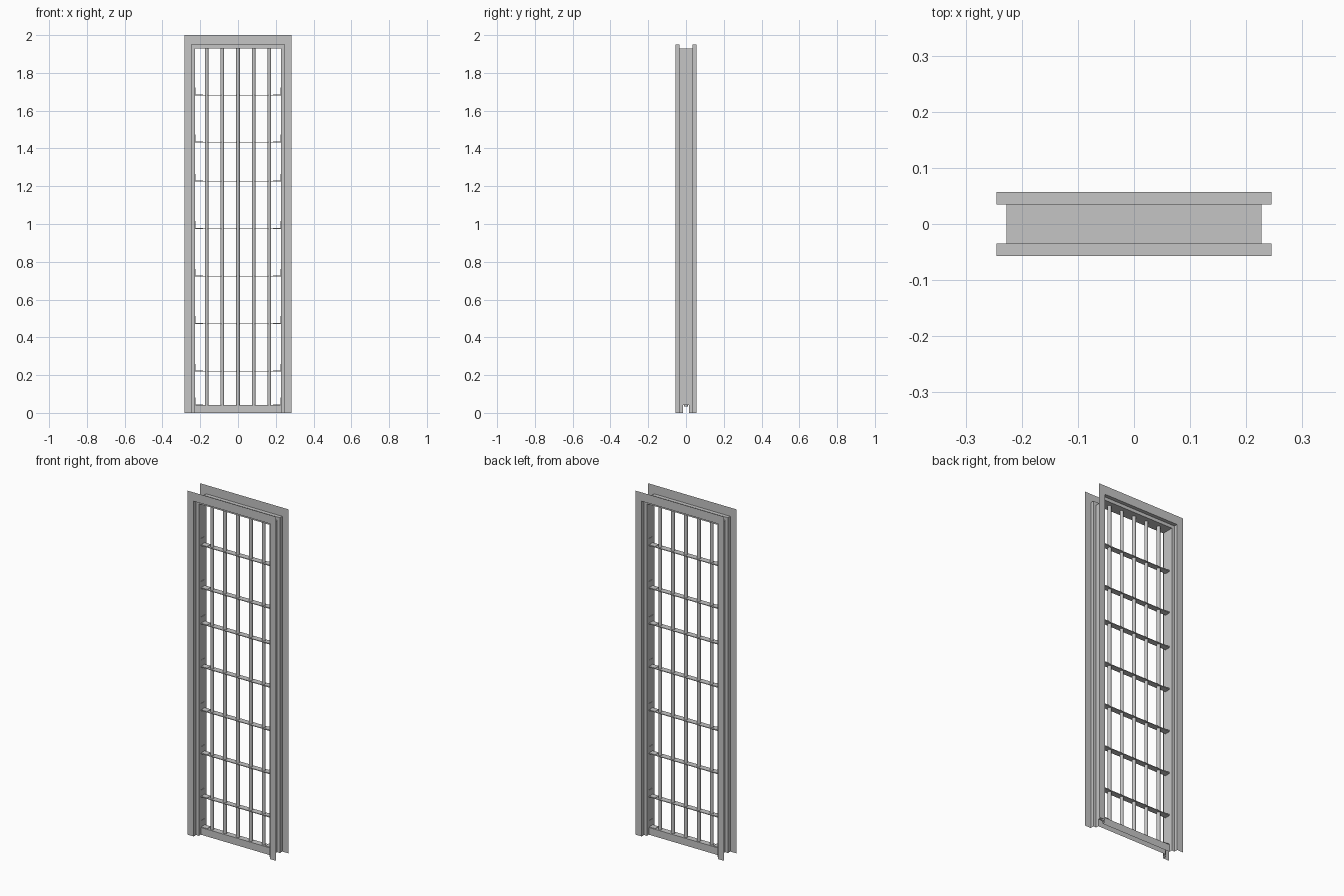
import bpy
import bmesh

cube = bpy.data.objects.get("Cube")
if cube:
    bpy.data.objects.remove(cube, do_unlink=True)

# One painted steel grey
steel = bpy.data.materials.new("steel grey")
steel.use_nodes = True
GREY = (0.56, 0.56, 0.56, 1)
steel.diffuse_color = GREY
steel.node_tree.nodes["Principled BSDF"].inputs["Base Color"].default_value = GREY


def finish(name, bm):
    mesh = bpy.data.meshes.new(name)
    bm.to_mesh(mesh)
    bm.free()
    mesh.materials.append(steel)
    obj = bpy.data.objects.new(name, mesh)
    bpy.context.collection.objects.link(obj)
    return obj


def box(name, centre, size):
    bm = bmesh.new()
    bmesh.ops.create_cube(bm, size=1)
    bmesh.ops.scale(bm, vec=size, verts=bm.verts)
    bmesh.ops.translate(bm, vec=centre, verts=bm.verts)
    return finish(name, bm)


# Main dimensions: half widths, head heights and half depths of the folded frame
TRIM, REBATE, STOP = (0.284, 2.0), (0.245, 1.949), (0.2275, 1.93)
FACE_Y, STOP_Y, BAR_Y = 0.0567, 0.035, 0.017
NOTCH_Z, SILL_Z = 0.047, 0.042
ROD_RADIUS = 0.01

# Folded sheet frame: a double-rebate section carried up, across and down
half = [(TRIM, FACE_Y), (REBATE, FACE_Y), (REBATE, STOP_Y),
        (STOP, STOP_Y), (STOP, BAR_Y)]
section = half + [(level, -y) for level, y in reversed(half)]
bm = bmesh.new()
rows = []
for (x, top), y in section:
    path = [(-x, 0), (-x, NOTCH_Z), (-x, top), (x, top), (x, NOTCH_Z), (x, 0)]
    rows.append([bm.verts.new((px, y, pz)) for px, pz in path])
middle = len(half) - 1
for i, (a, b) in enumerate(zip(rows, rows[1:])):
    for j in range(len(a) - 1):
        # Leave a slot at the foot of each jamb for the sill
        if i == middle and j in (0, len(a) - 2):
            continue
        bm.faces.new((a[j], a[j + 1], b[j + 1], b[j]))
finish("door_frame", bm)

# Sill: open-ended channel with its legs down
bm = bmesh.new()
channel = [(-BAR_Y, 0), (-BAR_Y, SILL_Z), (BAR_Y, SILL_Z), (BAR_Y, 0)]
ends = [[bm.verts.new((x, y, z)) for y, z in channel] for x in (-STOP[0], STOP[0])]
for j in range(3):
    bm.faces.new((ends[0][j], ends[0][j + 1], ends[1][j + 1], ends[1][j]))
finish("sill", bm)


# Angle clips fixing each flat bar to the jambs
def clips(z, label):
    for side, word in ((1, "left"), (-1, "right")):
        box(f"{word}_clip_upright_{label}", (side * 0.226, 0, z + 0.02),
            (0.002, 2 * BAR_Y, 0.04))
        box(f"{word}_clip_foot_{label}", (side * 0.206, 0, z + 0.003),
            (0.04, 2 * BAR_Y, 0.002))


# Flat cross bars
for n, z in enumerate((0.22, 0.472, 0.723, 0.975, 1.226, 1.433, 1.682)):
    box(f"cross_bar_{n + 1}", (0, 0, z), (2 * STOP[0], 2 * BAR_Y, 0.004))
    clips(z, n + 1)
clips(SILL_Z, "sill")

# Round upright rods
for n in range(5):
    bm = bmesh.new()
    bmesh.ops.create_cone(bm, cap_ends=True, segments=16, radius1=ROD_RADIUS,
                          radius2=ROD_RADIUS, depth=STOP[1] - 0.033)
    bmesh.ops.translate(bm, vec=((n - 2) * 0.083, 0, (STOP[1] + 0.033) / 2),
                        verts=bm.verts)
    rod = finish(f"upright_rod_{n + 1}", bm)
    for poly in rod.data.polygons:
        poly.use_smooth = len(poly.vertices) == 4
